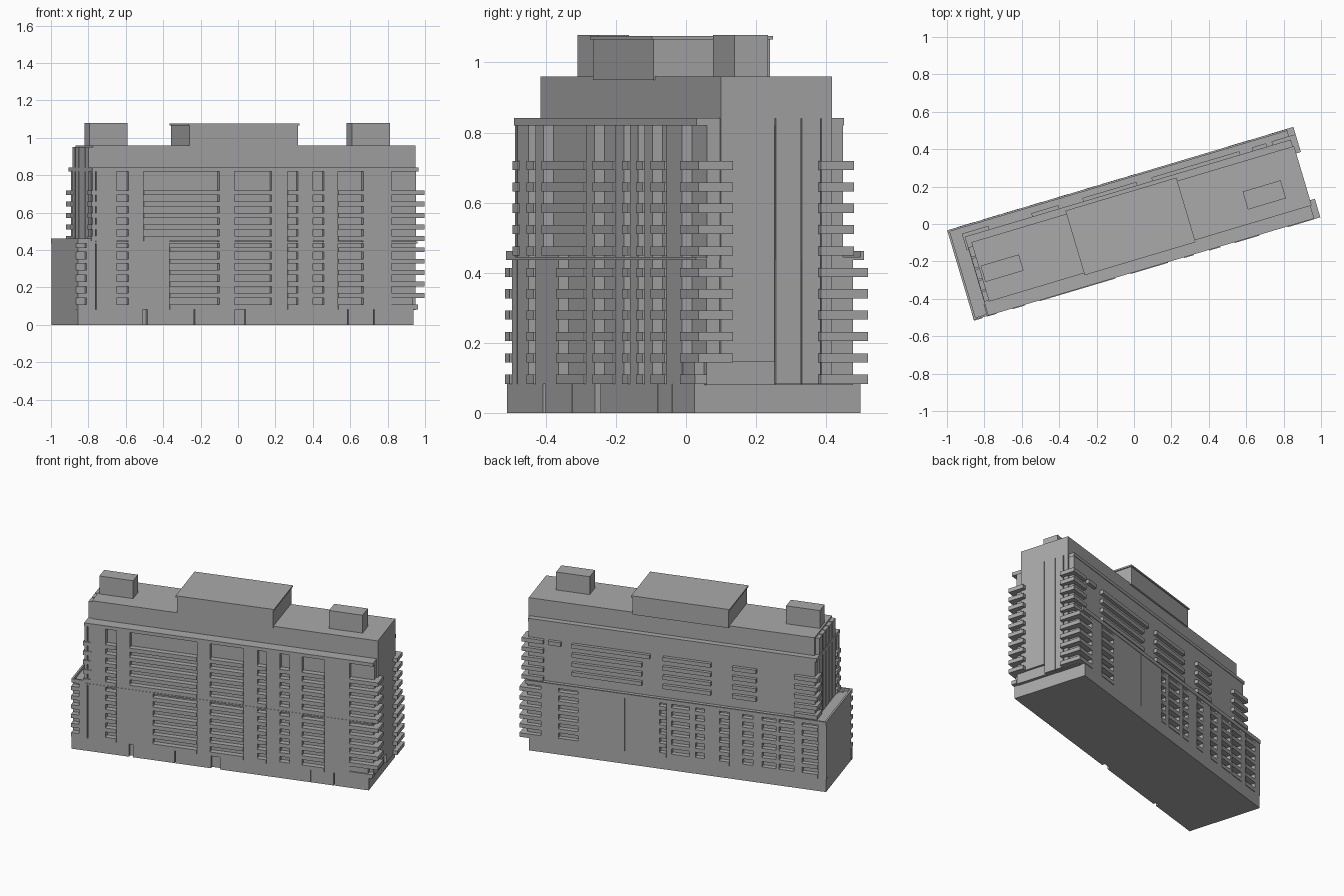
import bpy, bmesh, math
from mathutils import Matrix

TURN = Matrix.Rotation(math.radians(16.6), 4, 'Z')
grey = bpy.data.materials.new("concrete_grey")
grey.diffuse_color = (0.4, 0.4, 0.4, 1)


def boxes(name, items):
    """One object from boxes (u0, u1, v0, v1, z0, z1) in the block's own axes."""
    bm = bmesh.new()
    for u0, u1, v0, v1, z0, z1 in items:
        m = (Matrix.Translation(((u0 + u1) / 2, (v0 + v1) / 2, (z0 + z1) / 2))
             @ Matrix.Diagonal((u1 - u0, v1 - v0, z1 - z0, 1)))
        bmesh.ops.create_cube(bm, size=1, matrix=TURN @ m)
    me = bpy.data.meshes.new(name)
    bm.to_mesh(me)
    bm.free()
    me.materials.append(grey)
    ob = bpy.data.objects.new(name, me)
    bpy.context.collection.objects.link(ob)


def sill(k):
    return 0.083 + 0.061 * k


def facade(name, u0, u1, vin, vout, z0, z1, bays, levels, lip=0.006):
    """Piers between bays, and a parapet per storey inside each bay."""
    s = 1 if vout > vin else -1
    out, u = [], u0
    for a, b in bays + [(u1, u1)]:
        if a - u > 0.001:
            out.append((u, a, min(vin, vout), max(vin, vout), z0, z1))
        u = b
        if b - a > 0.01:                     # narrow bays stay as open grooves
            e = vout + s * lip
            for k in levels:
                out.append((a, b, min(vin, e), max(vin, e), sill(k), sill(k) + 0.026))
    boxes(name, out)


def front(xs):
    """Convert readings along x to positions along the front wall."""
    return [((a - 0.07) / 0.958, (b - 0.07) / 0.958) for a, b in xs]


# Solid masses
boxes("ground_floor", [(-0.965, 0.905, -0.225, 0.25, 0, 0.083)])
boxes("lower_body", [(-0.967, 0.925, -0.215, 0.222, 0.08, 0.445)])
boxes("upper_body", [(-0.875, 0.93, -0.215, 0.19, 0.44, 0.825)])
boxes("cornice", [(-0.887, 0.932, -0.247, 0.193, 0.82, 0.842)])
boxes("penthouse_floor", [(-0.861, 0.939, -0.176, 0.155, 0.84, 0.96)])
boxes("plant_room", [(-0.324, 0.281, -0.18, 0.166, 0.95, 1.066)])
boxes("plant_room_roof", [(-0.331, 0.288, -0.187, 0.173, 1.066, 1.076)])
boxes("left_roof_box", [(-0.85, -0.637, -0.07, 0.02, 0.95, 1.078)])
boxes("right_roof_box", [(0.606, 0.818, -0.1, 0.0, 0.95, 1.078)])

# Ground floor front skin with door gaps
gaps = front([(-0.51, -0.485), (-0.235, -0.23), (-0.015, 0.04), (0.585, 0.59), (0.725, 0.73)])
facade("ground_floor_front", -0.967, 0.905, -0.225, -0.245, 0, 0.083, gaps, [])
boxes("corner_entrance", [(0.715, 0.9, -0.243, -0.12, 0.0, 0.145)])

# Front wall
common = [(-0.02, 0.18), (0.265, 0.32), (0.4, 0.46), (0.535, 0.67), (0.82, 0.961)]
facade("lower_front_wall", -0.967, 0.93, -0.215, -0.245, 0.083, 0.449,
       front([(-0.857, -0.81), (-0.762, -0.757), (-0.65, -0.585), (-0.365, -0.1)] + common), range(6))
facade("upper_front_wall", -0.885, 0.93, -0.215, -0.245, 0.449, 0.82,
       front([(-0.762, -0.757), (-0.65, -0.585), (-0.505, -0.1)] + common), range(6, 11))

# Back wall: open bays below, projecting balconies above
facade("lower_back_wall", -0.967, 0.925, 0.222, 0.25, 0.083, 0.445,
       [(-0.914, -0.814), (-0.764, -0.67), (-0.65, -0.563), (-0.506, -0.438),
        (-0.356, -0.293), (-0.2, -0.143), (-0.105, 0.007), (0.04, 0.083),
        (0.3, 0.304), (0.597, 0.72), (0.83, 0.925)], range(6), 0.004)
bays = [(-0.51, -0.36, 7), (-0.225, 0.077, 7), (0.21, 0.65, 7), (0.16, 0.21, 10), (0.72, 0.80, 10)]
boxes("upper_back_balconies", [(a, b, 0.18, 0.212, sill(k), sill(k) + 0.026)
                               for a, b, k0 in bays for k in range(k0, 11)])

# Terrace ledge and its rim
boxes("terrace", [(-0.967, 0.928, -0.247, 0.253, 0.436, 0.445),
                  (-0.967, -0.955, -0.247, 0.253, 0.44, 0.462),
                  (-0.967, 0.928, 0.243, 0.253, 0.44, 0.462),
                  (-0.967, -0.88, -0.247, -0.237, 0.44, 0.462)])

# End cores with vertical joints
boxes("right_core", [(0.85, 0.939, -0.176, -0.016, 0.145, 0.95),
                     (0.85, 0.939, -0.012, 0.062, 0.083, 0.95),
                     (0.85, 0.939, 0.066, 0.12, 0.083, 0.95),
                     (0.85, 0.939, 0.124, 0.155, 0.083, 0.95)])
boxes("left_core", [(-0.885, -0.86, a, a + 0.055, 0.445, 0.95) for a in (-0.17, -0.108, -0.046, 0.016, 0.078)])

# Corner balconies
corners = [(0.80, 0.965, -0.25, -0.147, 1, 11), (0.83, 0.965, 0.114, 0.254, 0, 6),
           (0.83, 0.965, 0.114, 0.213, 6, 11), (-0.897, -0.75, 0.12, 0.213, 6, 11),
           (-0.893, -0.84, -0.25, -0.18, 6, 11)]
boxes("corner_balconies", [(a, b, c, d, sill(k), sill(k) + 0.026)
                           for a, b, c, d, k0, k1 in corners for k in range(k0, k1)])
